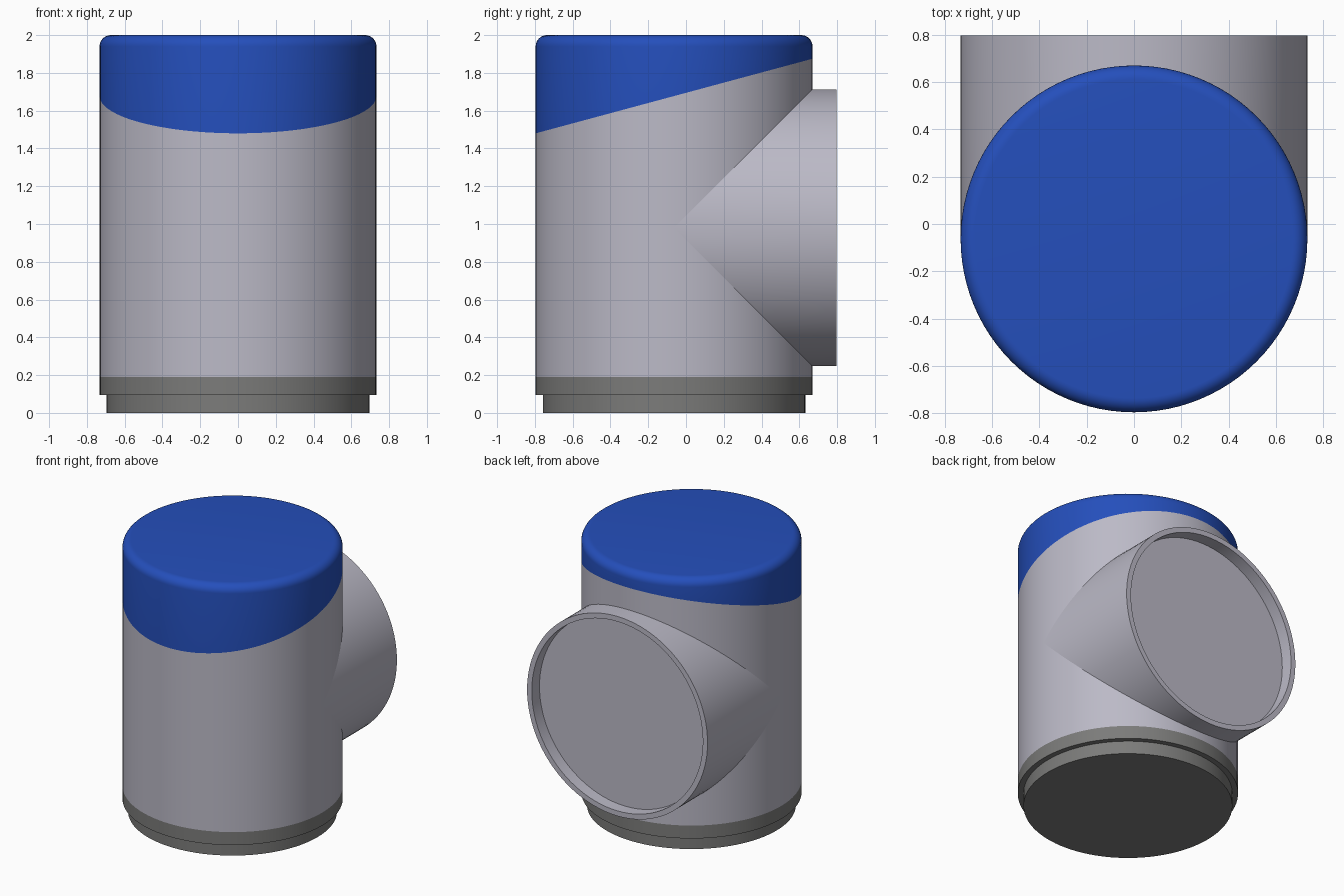
import bpy, bmesh
from math import sin, cos, pi
from mathutils import Vector

if "Cube" in bpy.data.objects:
    bpy.data.objects.remove(bpy.data.objects["Cube"])

SEG = 96
R = 0.733            # outer radius of both tubes
R_IN = 0.695         # radius of the plug and of the socket
CY = -0.063          # axis of the upright tube
ZC = 0.98            # axis height of the branch
TOP, BEVEL = 2.0, 0.06


def material(name, colour):
    m = bpy.data.materials.new(name)
    m.use_nodes = True
    m.diffuse_color = (*colour, 1)
    m.node_tree.nodes["Principled BSDF"].inputs["Base Color"].default_value = (*colour, 1)
    return m


light_grey = material("light grey", (0.50, 0.49, 0.57))
dark_grey = material("dark grey", (0.20, 0.20, 0.195))
blue = material("blue", (0.018, 0.078, 0.50))


def skin(rings, cap_start=False, cap_end=False):
    """Join rings of points with quads, optionally closing the ends."""
    bm = bmesh.new()
    loops = [[bm.verts.new(p) for p in ring] for ring in rings]
    for a, b in zip(loops, loops[1:]):
        for i in range(SEG):
            j = (i + 1) % SEG
            bm.faces.new((a[i], a[j], b[j], b[i]))
    if cap_start:
        bm.faces.new(loops[0][::-1])
    if cap_end:
        bm.faces.new(loops[-1])
    return bm


def finish(bm, name, *mats):
    mesh = bpy.data.meshes.new(name)
    bm.to_mesh(mesh)
    bm.free()
    for m in mats:
        mesh.materials.append(m)
    ob = bpy.data.objects.new(name, mesh)
    bpy.context.collection.objects.link(ob)
    bpy.ops.object.select_all(action='DESELECT')
    ob.select_set(True)
    bpy.context.view_layer.objects.active = ob
    bpy.ops.object.shade_smooth_by_angle(angle=pi / 6)
    return ob


angles = [2 * pi * i / SEG for i in range(SEG)]


def level_ring(r, z):
    return [(r * cos(a), CY + r * sin(a), z) for a in angles]


def upright_ring(r, y):
    return [(-r * cos(a), y, ZC + r * sin(a)) for a in angles]


# Base: narrow plug below a full-width band
base = [(R_IN, 0), (R_IN, 0.095), (R, 0.095), (R, 0.19)]
finish(skin([level_ring(*p) for p in base], cap_start=True), "base_plug", dark_grey)

# Body with rounded top edge, cut by a slanted plane into tube and cap colours
profile = [(R, 0.19)]
for i in range(9):
    t = pi / 2 * i / 8
    profile.append((R - BEVEL + BEVEL * cos(t), TOP - BEVEL + BEVEL * sin(t)))
bm = skin([level_ring(*p) for p in profile], cap_end=True)
front, back = Vector((0, CY - R, 1.48)), Vector((0, CY + R, 1.875))
slope = back - front
normal = Vector((0, -slope.z, slope.y)).normalized()
bmesh.ops.bisect_plane(bm, geom=bm.verts[:] + bm.edges[:] + bm.faces[:],
                       plane_co=front, plane_no=normal)
for f in bm.faces:
    f.material_index = int((f.calc_center_median() - front).dot(normal) > 0)
finish(bm, "body_and_cap", light_grey, blue)

# Branch: starts on the mitre line with the body, ends in a shallow socket
END = 0.797
mitre = [(-R * cos(a), CY + R * abs(sin(a)), ZC + R * sin(a)) for a in angles]
rings = [mitre, upright_ring(R, END), upright_ring(R_IN, END), upright_ring(R_IN, END - 0.09)]
finish(skin(rings, cap_end=True), "branch_socket", light_grey)
